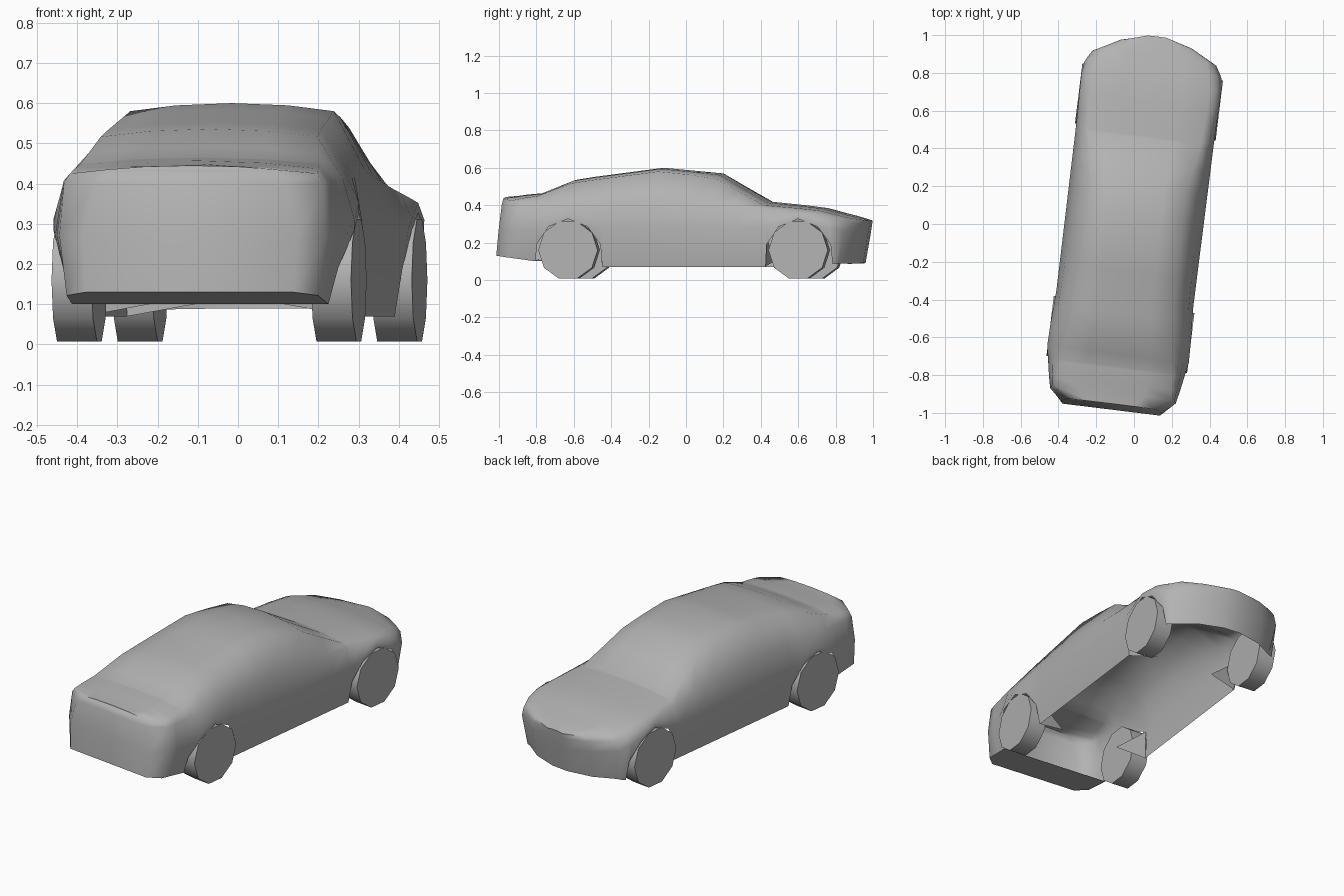
import bpy, bmesh, math
from mathutils import Matrix

cube = bpy.data.objects.get("Cube")
if cube:
    bpy.data.objects.remove(cube)

TURN = Matrix.Rotation(math.radians(-7), 4, 'Z')   # whole car is parked slightly turned
REAR_AXLE, FRONT_AXLE, RADIUS = -0.59, 0.65, 0.16

grey = bpy.data.materials.new("plain_grey")
grey.use_nodes = True
grey.diffuse_color = (0.45, 0.45, 0.45, 1)
grey.node_tree.nodes["Principled BSDF"].inputs["Base Color"].default_value = (0.45, 0.45, 0.45, 1)


def finish(name, bm, angle):
    """Turn a bmesh into a smooth shaded object."""
    mesh = bpy.data.meshes.new(name)
    bm.transform(TURN)
    bm.to_mesh(mesh)
    bm.free()
    mesh.materials.append(grey)
    obj = bpy.data.objects.new(name, mesh)
    bpy.context.collection.objects.link(obj)
    bpy.ops.object.select_all(action='DESELECT')
    obj.select_set(True)
    bpy.context.view_layer.objects.active = obj
    bpy.ops.object.shade_smooth_by_angle(angle=math.radians(angle))
    return obj


def along(keys, y):
    """Piecewise linear value of a profile at y."""
    for (a, u), (b, v) in zip(keys, keys[1:]):
        if y <= b:
            return u + (v - u) * max(0, (y - a) / (b - a))
    return keys[-1][1]


# Long profiles of the body: centre line, roof edge, shoulder, bulge, sill
centre_z = [(-.99, .445), (-.76, .465), (-.58, .54), (-.12, .60), (.2, .57), (.45, .42), (.74, .39), (1, .32)]
edge_w = [(-.99, .21), (-.93, .31), (-.76, .30), (-.58, .27), (-.12, .255), (.18, .25), (.45, .30),
          (.74, .315), (.895, .28), (.963, .17), (1, .05)]
edge_z = [(-.99, .435), (-.93, .425), (-.76, .45), (-.58, .52), (-.12, .58), (.18, .55), (.45, .40),
          (.74, .375), (.895, .335), (1, .315)]
shoulder_w = [(-.99, .24), (-.93, .325), (-.68, .35), (-.12, .335), (.42, .335), (.8, .35),
              (.895, .31), (.963, .19), (1, .055)]
shoulder_z = [(-.99, .40), (-.12, .43), (.45, .385), (.74, .36), (.895, .315), (1, .29)]
bulge_w = [(-.99, .27), (-.93, .335), (-.68, .38), (-.4, .365), (.5, .368), (.8, .375), (.895, .33),
           (.963, .2), (1, .06)]
bulge_z = [(-.99, .27), (.8, .29), (1, .23)]
sill_w = [(-.99, .26), (-.93, .315), (-.4, .335), (.83, .335), (.895, .30), (.963, .19), (1, .05)]
sill_z = [(-.99, .13), (-.77, .10), (-.4, .07), (.47, .07), (.83, .085), (1, .09)]

# Wheel arch outline as (offset from axle, height)
arch = [(-.172, .19), (-.105, .285), (0, .327), (.105, .285), (.172, .19)]


def section(y, lift=None):
    """Points of one cross section, from the right sill over the roof to the left sill."""
    low, bz, bw, sw = (along(k, y) for k in (sill_z, bulge_z, bulge_w, sill_w))
    if lift:                                   # lower edge follows the arch
        sw += (bw - sw) * min(1, (lift - low) / (bz - low))
        low, bz = lift, max(bz, lift + .025)
    ew, ez, cz = along(edge_w, y), along(edge_z, y), along(centre_z, y)
    half = [(sw, low), (bw, bz), (along(shoulder_w, y), along(shoulder_z, y)),
            (ew, ez), (ew * .55, ez + (cz - ez) * .72)]
    outline = half + [(0, cz)] + [(-x, z) for x, z in reversed(half)]
    lean = .1 if y < -.9 else .17 if y > .85 else 0
    return [(x, y + lean * (z - (.13 if y < 0 else .32)), z) for x, z in outline]


stations = [(y, None) for y in (-.99, -.93, -.85, -.775, -.395, -.25, -.12, .04, .2, .32,
                                .455, .845, .895, .963, 1)]
for axle in (REAR_AXLE, FRONT_AXLE):
    stations += [(axle + dy, z) for dy, z in arch]
    stations += [(axle + s * .18, None) for s in (-1, 1)]
stations.sort(key=lambda s: s[0])

# Body shell, open underneath
bm = bmesh.new()
rings = [[bm.verts.new(p) for p in section(*s)] for s in stations]
for r, q in zip(rings, rings[1:]):
    for i in range(len(r) - 1):
        bm.faces.new((r[i], q[i], q[i + 1], r[i + 1]))
for ring, order in ((rings[0], 1), (rings[-1], -1)):     # close tail and nose
    n = len(ring) - 1
    for i in range(n // 2):
        loop = [ring[i], ring[i + 1], ring[n - i - 1], ring[n - i]]
        loop = list(dict.fromkeys(loop))
        bm.faces.new(loop[::order])
finish("body_shell", bm, 60)

# Flat panel under the tail
bm = bmesh.new()
tail = [s for s, _ in stations if s < -.77]
ends = [(section(y)[0], section(y)[-1]) for y in tail]
rows = [[bm.verts.new(p) for p in pair] for pair in ends]
for a, b in zip(rows, rows[1:]):
    bm.faces.new((a[0], a[1], b[1], b[0]))
finish("tail_underpanel", bm, 30)

# Inner arch panels at the sill ends
for name, y, d in (("rear", REAR_AXLE + .185, -1), ("front", FRONT_AXLE - .185, 1)):
    for side, s in (("left", 1), ("right", -1)):
        bm = bmesh.new()
        bm.faces.new([bm.verts.new(p) for p in
                      ((s * .335, y, .07), (s * .17, y + d * .03, .10), (s * .345, y + d * .01, .24))])
        finish(f"{name}_{side}_arch_panel", bm, 30)

# Wheels: ten sided drums
for name, y in (("rear", REAR_AXLE), ("front", FRONT_AXLE)):
    for side, s in (("left", 1), ("right", -1)):
        bm = bmesh.new()
        place = (Matrix.Translation((s * .325, y, RADIUS)) @ Matrix.Rotation(math.pi / 2, 4, 'Y'))
        bmesh.ops.create_cone(bm, cap_ends=True, segments=10, radius1=RADIUS, radius2=RADIUS,
                              depth=.1, matrix=place)
        finish(f"{name}_{side}_wheel", bm, 45)
